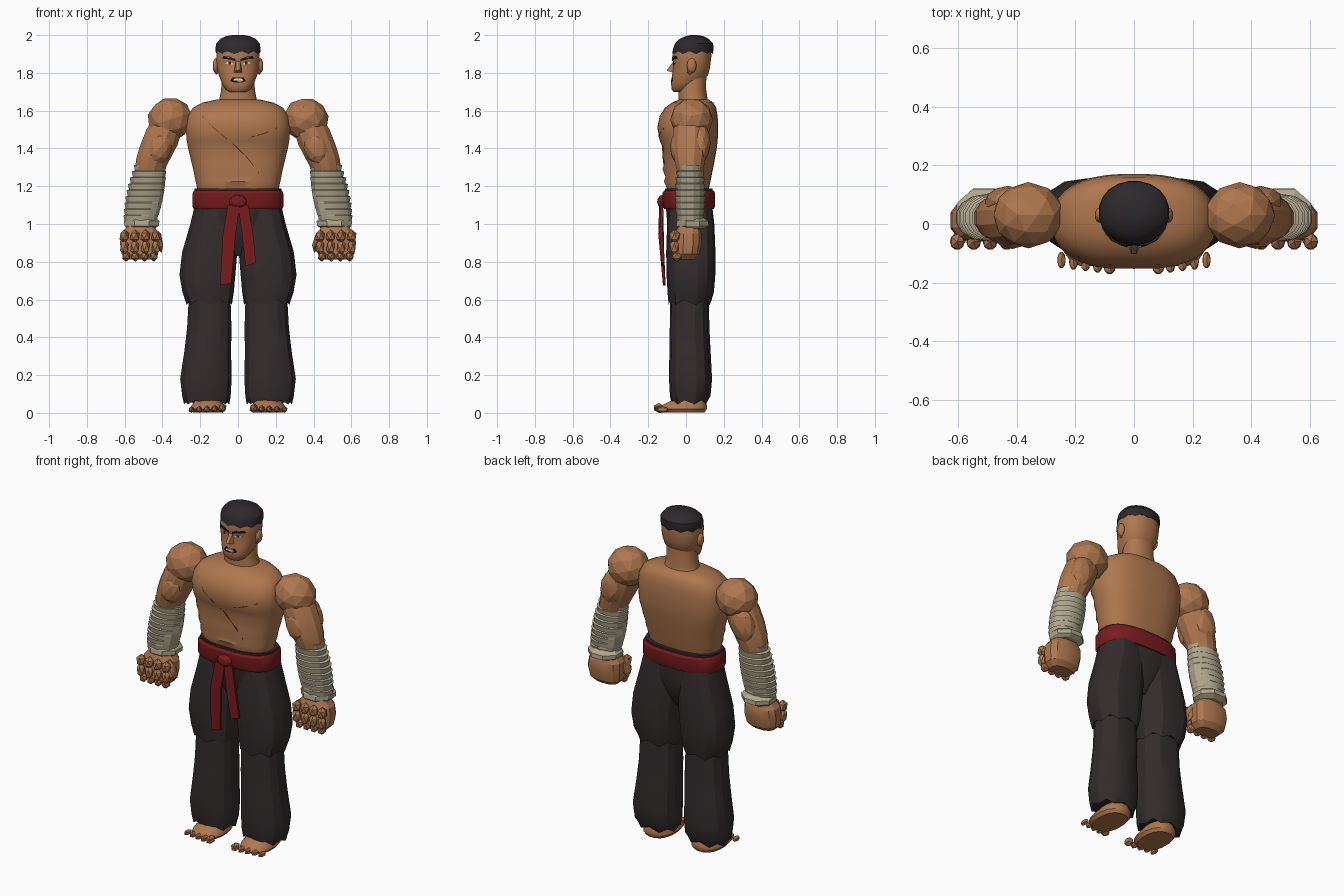
import bpy, bmesh, math
from mathutils import Vector, Matrix
from mathutils.bvhtree import BVHTree

cube = bpy.data.objects.get("Cube")
if cube:
    bpy.data.objects.remove(cube, do_unlink=True)


def material(name, rgb):
    m = bpy.data.materials.new(name)
    m.use_nodes = True
    m.diffuse_color = (*rgb, 1)
    bsdf = next(n for n in m.node_tree.nodes if n.type == 'BSDF_PRINCIPLED')
    bsdf.inputs["Base Color"].default_value = (*rgb, 1)
    return m


SKIN = material("tan skin", (0.43, 0.185, 0.076))
SCAR = material("dark scar", (0.13, 0.045, 0.02))
CLOTH = material("charcoal cloth", (0.033, 0.025, 0.026))
HAIR = material("black hair", (0.026, 0.021, 0.024))
RED = material("red sash", (0.20, 0.011, 0.013))
WRAP = material("linen wrap", (0.44, 0.39, 0.27))
WHITE = material("eye white", (0.75, 0.72, 0.68))
BLACK = material("ink black", (0.008, 0.007, 0.007))


def finish(name, bm, mat, angle=35):
    bmesh.ops.recalc_face_normals(bm, faces=bm.faces)
    me = bpy.data.meshes.new(name)
    bm.to_mesh(me)
    bm.free()
    me.materials.append(mat)
    ob = bpy.data.objects.new(name, me)
    bpy.context.collection.objects.link(ob)
    if angle:
        bpy.ops.object.select_all(action='DESELECT')
        ob.select_set(True)
        bpy.context.view_layer.objects.active = ob
        bpy.ops.object.shade_smooth_by_angle(angle=math.radians(angle))
    return ob


def loft(name, rings, mat, n=16, power=2.2, side=1, angle=35, jag=0, shape=None):
    """Rings are (centre x, z, half width, front y, back y); jag notches the first ring."""
    bm = bmesh.new()
    loops = []
    for k, (cx, z, rx, yf, yb) in enumerate(rings):
        loop = []
        for i in range(n):
            a = 2 * math.pi * (i + 0.5) / n
            c, s = math.cos(a), math.sin(a)
            x = cx * side + rx * math.copysign(abs(c) ** (2 / power), c)
            y = (yf + yb) / 2 + (yb - yf) / 2 * math.copysign(abs(s) ** (2 / power), s)
            dz = jag if k == 0 and i % 2 else 0
            p = Vector((x, y, z + dz))
            loop.append(bm.verts.new(shape(p) if shape else p))
        loops.append(loop)
    for a, b in zip(loops, loops[1:]):
        for i in range(n):
            bm.faces.new((a[i], a[(i + 1) % n], b[(i + 1) % n], b[i]))
    bm.faces.new(loops[0])
    bm.faces.new(loops[-1])
    return finish(name, bm, mat, angle)


def ball(name, centre, radii, mat, sub=2, rot_y=0, angle=35):
    bm = bmesh.new()
    m = Matrix.Translation(centre) @ Matrix.Rotation(rot_y, 4, 'Y') @ Matrix.Diagonal((*radii, 1))
    bmesh.ops.create_icosphere(bm, subdivisions=sub, radius=1, matrix=m)
    return finish(name, bm, mat, angle)


def slab(name, front, mat, thick):
    """Solid plate from an outline of 3D points, thickened towards the back."""
    bm = bmesh.new()
    f = [bm.verts.new(p) for p in front]
    b = [bm.verts.new(Vector(p) + Vector((0, thick, 0))) for p in front]
    bm.faces.new(f)
    bm.faces.new(b)
    for i in range(len(f)):
        j = (i + 1) % len(f)
        bm.faces.new((f[i], f[j], b[j], b[i]))
    return finish(name, bm, mat, 0)


def surface(ob):
    me = ob.data
    return BVHTree.FromPolygons([v.co.copy() for v in me.vertices],
                                [tuple(p.vertices) for p in me.polygons])


def on_front(tree, x, z, lift):
    hit = tree.ray_cast(Vector((x, -1, z)), Vector((0, 1, 0)))[0]
    return (x, (hit.y if hit else -0.05) - lift, z)


def plate(name, tree, outline, mat, lift=0.003):
    return slab(name, [on_front(tree, x, z, lift) for x, z in outline], mat, 0.008)


# Torso with breastbone groove and stepped belly
def groove(p):
    if p.y < -0.05 and p.z < 1.61:
        p.y += 0.012 * max(0, 1 - abs(p.x) / 0.05)
    return p


torso = loft("torso", [
    (0, 1.14, .20, -.10, .11), (0, 1.19, .217, -.105, .122), (0, 1.225, .225, -.12, .13),
    (0, 1.25, .23, -.112, .135), (0, 1.29, .238, -.128, .143), (0, 1.325, .247, -.117, .15),
    (0, 1.36, .255, -.128, .156), (0, 1.40, .265, -.122, .163), (0, 1.44, .272, -.142, .168),
    (0, 1.51, .278, -.155, .171), (0, 1.57, .268, -.143, .168), (0, 1.615, .24, -.112, .16),
    (0, 1.642, .19, -.075, .145), (0, 1.66, .11, -.035, .12)], SKIN, 36, 2.5, angle=40, shape=groove)
chest = surface(torso)

# Scars across chest and belly
for k, pts in enumerate([[(-.19, 1.57), (-.13, 1.51), (-.07, 1.46), (-.01, 1.41), (.05, 1.35), (.11, 1.27)],
                         [(.07, 1.46), (.14, 1.48), (.21, 1.51)]]):
    for j, ((x0, z0), (x1, z1)) in enumerate(zip(pts, pts[1:])):
        plate(f"scar_{k}_{j}", chest, [(x0, z0 - .003), (x1, z1 - .003), (x1, z1 + .003), (x0, z0 + .003)], SCAR, .002)

# Neck, head and hair
loft("neck", [(0, 1.60, .125, -.04, .125), (0, 1.66, .10, -.04, .115), (0, 1.71, .09, -.04, .108),
              (0, 1.79, .088, -.03, .108)], SKIN, 20)
head = loft("head", [
    (0, 1.70, .045, -.066, 0), (0, 1.712, .066, -.076, .03), (0, 1.745, .086, -.08, .08),
    (0, 1.79, .103, -.074, .118), (0, 1.83, .112, -.068, .128), (0, 1.862, .115, -.069, .132),
    (0, 1.885, .116, -.074, .135), (0, 1.94, .108, -.06, .133)], SKIN, 24, 2.3)
loft("hair", [(0, 1.90, .118, -.072, .143), (0, 1.925, .121, -.07, .147), (0, 1.955, .117, -.06, .145),
              (0, 1.98, .096, -.035, .122), (0, 1.995, .062, 0, .09), (0, 2.0, .03, .02, .06)],
     HAIR, 20, 2.1, angle=30, jag=.014)
face = surface(head)

# Nose as a wedge with nostrils
bm = bmesh.new()
v = [bm.verts.new(p) for p in [(-.012, -.062, 1.868), (.012, -.062, 1.868), (-.024, -.066, 1.80),
                               (.024, -.066, 1.80), (-.009, -.103, 1.812), (.009, -.103, 1.812)]]
for f in [(0, 1, 5, 4), (0, 4, 2), (1, 3, 5), (2, 4, 5, 3), (0, 2, 3, 1)]:
    bm.faces.new([v[i] for i in f])
finish("nose", bm, SKIN, 0)

# Mouth
plate("mouth", face, [(-.042, 1.757), (-.02, 1.749), (.02, 1.749), (.042, 1.757), (.03, 1.775), (-.03, 1.775)], BLACK)
plate("teeth", face, [(-.024, 1.759), (.024, 1.759), (.022, 1.767), (-.022, 1.767)], WHITE, .005)

for s, tag in ((1, "left_"), (-1, "right_")):
    # Eyes, brows and ears
    def feature(name, pts, mat, lift):
        plate(tag + name, face, [(x * s, z) for x, z in pts], mat, lift)
    feature("eye", [(.022, 1.846), (.045, 1.842), (.068, 1.852), (.045, 1.861)], WHITE, .003)
    feature("pupil", [(.038, 1.845), (.05, 1.845), (.05, 1.859), (.038, 1.859)], BLACK, .005)
    feature("brow", [(.012, 1.862), (.05, 1.872), (.085, 1.876), (.078, 1.889), (.045, 1.886), (.014, 1.873)], BLACK, .005)
    ball(tag + "ear", (s * .118, .03, 1.838), (.016, .026, .04), SKIN)
    ball(tag + "ear_lobe", (s * .113, .02, 1.808), (.012, .014, .018), SKIN, 1)

    # Shoulder and upper arm
    ball(tag + "shoulder", (s * .36, .03, 1.553), (.122, .113, .115), SKIN, 2, s * .3, angle=15)
    loft(tag + "upper_arm", [(.47, 1.26, .075, -.045, .09), (.463, 1.30, .084, -.055, .097),
                             (.447, 1.35, .094, -.066, .107), (.418, 1.42, .102, -.075, .118),
                             (.39, 1.50, .098, -.07, .118), (.36, 1.58, .08, -.05, .10)],
         SKIN, 12, 2, s, angle=20)
    ball(tag + "biceps", (s * .415, -.03, 1.405), (.068, .055, .095), SKIN, 2, -s * .3, angle=15)
    ball(tag + "triceps", (s * .43, .075, 1.43), (.075, .055, .11), SKIN, 2, -s * .3, angle=15)

    # Forearm wrapped in overlapping bands
    bands = []
    for i in range(9):
        z0, t = 1.015 + i * .0335, i / 8
        cx = .515 - .05 * t
        r = .080 + .017 * math.sin(math.pi * min(1, t * .8 + .15))
        for dz, g in ((0, 0), (.029, .006)):
            bands.append((cx, z0 + dz, r + g, .022 - r * .78 - g, .022 + r * .78 + g))
    loft(tag + "forearm_wrap", bands, WRAP, 14, 2.1, s, angle=25)
    loft(tag + "wrist_cuff", [(.515, .975, .078, -.04, .10), (.51, .99, .098, -.058, .128),
                              (.51, 1.015, .102, -.055, .126), (.512, 1.035, .08, -.04, .095)],
         WRAP, 8, 2, s, angle=0)

    # Fist with curled fingers
    loft(tag + "fist", [(.52, .812, .07, -.045, .045), (.52, .84, .098, -.06, .072), (.52, .90, .108, -.062, .086),
                        (.517, .95, .102, -.06, .084), (.515, .985, .075, -.045, .07), (.515, 1.02, .06, -.03, .065)],
         SKIN, 12, 2.6, s, angle=22)
    for k in range(4):
        x = s * (.434 + .056 * k)
        ball(tag + f"knuckle_{k}", (x, -.06, .935), (.028, .032, .036), SKIN, 1, angle=20)
        ball(tag + f"finger_{k}", (x, -.062, .877), (.025, .027, .042), SKIN, 1, angle=20)
        ball(tag + f"fingertip_{k}", (s * (.445 + .049 * k), -.048, .83), (.024, .03, .03), SKIN, 1, angle=20)
    ball(tag + "thumb", (s * .42, -.03, .91), (.024, .04, .065), SKIN, 1, s * .25, angle=20)

    # Trousers: baggy thigh section over a flared lower leg
    loft(tag + "trouser_thigh", [(.152, .572, .122, -.092, .135), (.158, .64, .139, -.098, .148),
                                 (.162, .73, .151, -.103, .155), (.15, .85, .149, -.105, .156),
                                 (.127, 1.0, .128, -.10, .15), (.112, 1.13, .112, -.09, .135)],
         CLOTH, 14, 2.4, s, angle=25, jag=.025)
    loft(tag + "trouser_shin", [(.166, .045, .122, -.075, .112), (.167, .09, .131, -.085, .13),
                                (.17, .18, .139, -.09, .138), (.16, .33, .126, -.088, .13),
                                (.152, .45, .12, -.086, .124), (.15, .63, .112, -.084, .12)],
         CLOTH, 14, 2.4, s, angle=25, jag=.022)

    # Bare feet
    loft(tag + "foot", [(.16, .002, .078, -.125, .10), (.16, .02, .092, -.145, .112), (.16, .04, .088, -.13, .112),
                        (.158, .062, .072, -.085, .105), (.157, .10, .058, -.03, .09)], SKIN, 16, 2.4, s)
    for k in range(5):
        r = .026 if k == 0 else .0215 - .001 * k
        ball(tag + f"toe_{k}", (s * (.083 + .041 * k), -.143 + .005 * k, r), (r * .92, .032, r), SKIN, 1, angle=40)

    # Hanging sash ends
    if s > 0:
        ends = [(0, -.137, 1.10), (.055, -.135, 1.10), (.08, -.14, .95), (.095, -.128, .795), (.04, -.128, .778), (.02, -.14, .95)]
    else:
        ends = [(.01, -.142, 1.10), (-.055, -.14, 1.10), (-.08, -.147, .95), (-.095, -.122, .675), (-.035, -.122, .688), (-.012, -.147, .95)]
    slab(tag + "sash_end", ends, RED, .014)

# Trouser seat, waistband and sash
loft("trouser_seat", [(0, .83, .035, -.03, .08), (0, .90, .09, -.07, .12), (0, 1.0, .19, -.10, .146),
                      (0, 1.10, .218, -.108, .14), (0, 1.188, .232, -.112, .14)], CLOTH, 24, 2.6, angle=30)
loft("sash", [(0, 1.08, .236, -.118, .148), (0, 1.095, .243, -.126, .155), (0, 1.165, .241, -.125, .154),
              (0, 1.178, .234, -.116, .146)], RED, 24, 2.7, angle=30)
ball("sash_knot", (0, -.125, 1.118), (.048, .028, .036), RED, 2, angle=15)
